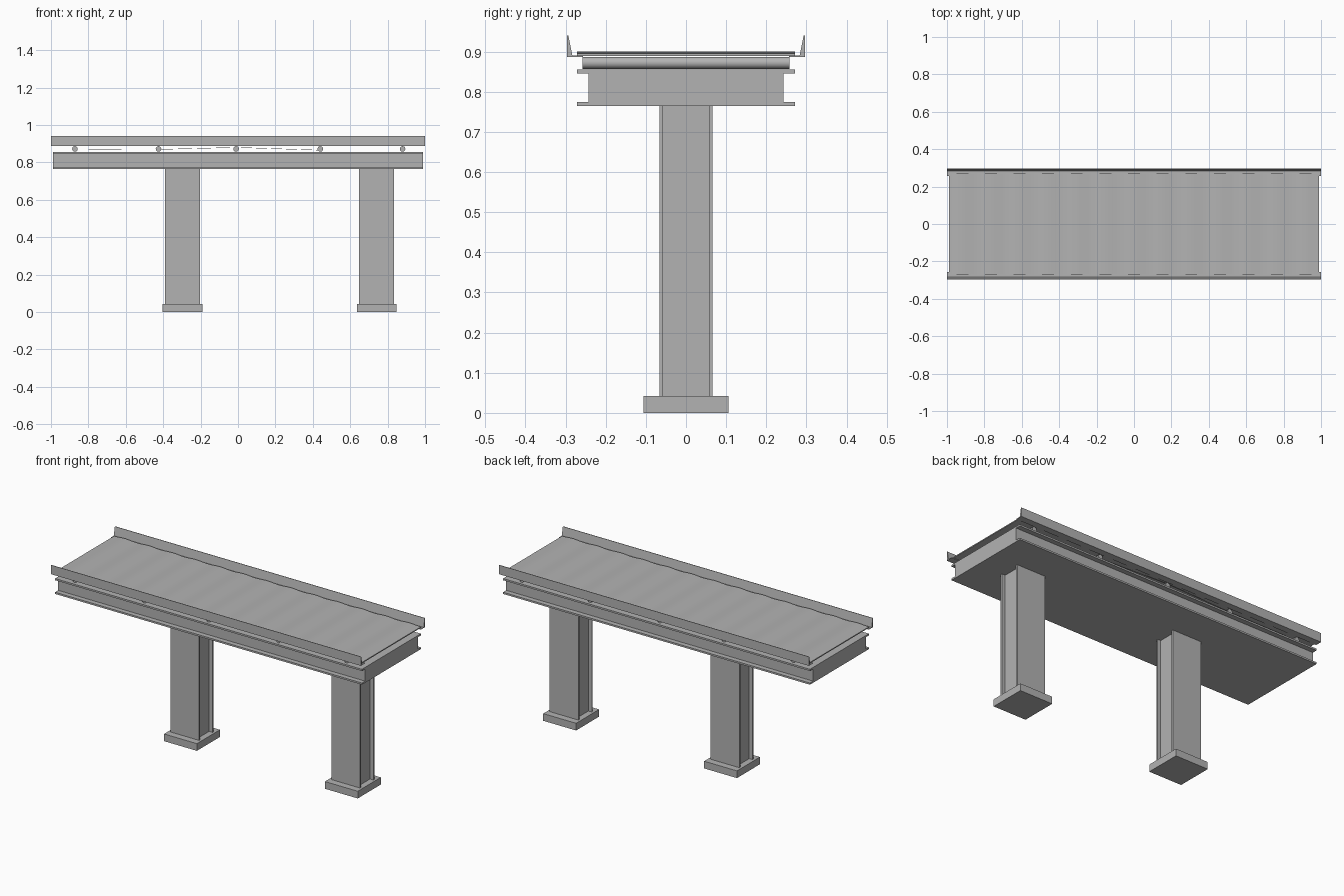
import bpy, bmesh, math
from mathutils import Vector

if "Cube" in bpy.data.objects:
    bpy.data.objects.remove(bpy.data.objects["Cube"], do_unlink=True)

grey = bpy.data.materials.new("grey_steel")
grey.use_nodes = True
COLOR = (0.45, 0.45, 0.45, 1)
grey.diffuse_color = COLOR
grey.node_tree.nodes["Principled BSDF"].inputs["Base Color"].default_value = COLOR


def prism(name, points, offset, smooth=False):
    """Extrude a closed 3D outline along the offset vector."""
    bm = bmesh.new()
    face = bm.faces.new([bm.verts.new(p) for p in points])
    new = bmesh.ops.extrude_face_region(bm, geom=[face])["geom"]
    verts = [v for v in new if isinstance(v, bmesh.types.BMVert)]
    bmesh.ops.translate(bm, verts=verts, vec=Vector(offset))
    bmesh.ops.recalc_face_normals(bm, faces=bm.faces)
    mesh = bpy.data.meshes.new(name)
    bm.to_mesh(mesh)
    bm.free()
    mesh.materials.append(grey)
    obj = bpy.data.objects.new(name, mesh)
    bpy.context.collection.objects.link(obj)
    if smooth:
        bpy.ops.object.select_all(action="DESELECT")
        obj.select_set(True)
        bpy.context.view_layer.objects.active = obj
        bpy.ops.object.shade_smooth_by_angle(angle=math.radians(35))
    return obj


def along_x(name, profile, x0, x1):
    return prism(name, [(x0, y, z) for y, z in profile], (x1 - x0, 0, 0))


def along_y(name, profile, half, smooth=False):
    return prism(name, [(x, -half, z) for x, z in profile], (0, 2 * half, 0), smooth)


def i_section(a, b, web, t):
    """I outline: half width a, half height b, half web width, flange thickness."""
    right = [(a, -b), (a, t - b), (web, t - b), (web, b - t), (a, b - t), (a, b)]
    return right + [(-u, v) for u, v in reversed(right)]


# Long main beam with top and bottom flanges
along_x("main_beam", [(y, z + 0.81) for y, z in i_section(0.272, 0.045, 0.243, 0.01)],
        -0.99, 0.99)

# Two legs standing on square foot plates
for label, cx in (("right", -0.297), ("left", 0.741)):
    section = i_section(0.093, 0.066, 0.071, 0.009)
    prism(f"{label}_leg", [(cx + x, y, 0.04) for x, y in section], (0, 0, 0.726))
    h = 0.106
    along_y(f"{label}_foot", [(cx - h, 0), (cx + h, 0), (cx + h, 0.042), (cx - h, 0.042)], h)

# Cross rollers
for i, cx in enumerate((-0.872, -0.425, -0.01, 0.44, 0.88)):
    ring = [(cx + 0.015 * math.cos(a), 0.872 + 0.015 * math.sin(a))
            for a in (k * math.tau / 12 for k in range(12))]
    along_y(f"roller_{i + 1}", ring, 0.258, True)

# Thin return sheet between the rollers
path = [(-0.8, 0.869), (-0.43, 0.87), (-0.01, 0.881), (0.44, 0.866)]
along_y("return_sheet", path + [(x, z - 0.002) for x, z in reversed(path)], 0.257)

# Gently rippled belt
steps = 104
xs = [-0.99 + 1.98 * i / steps for i in range(steps + 1)]
top = [(x, 0.8975 + 0.0022 * math.cos(x * math.tau / 0.153)) for x in xs]
along_y("belt", top + [(x, z - 0.006) for x, z in reversed(top)], 0.271, True)

# Side rails with a thin lip under the belt
rail = [(0.257, 0.887), (0.296, 0.887), (0.296, 0.94), (0.293, 0.94),
        (0.283, 0.89), (0.257, 0.89)]
for label, side in (("front", -1), ("back", 1)):
    along_x(f"{label}_rail", [(side * y, z) for y, z in rail], -1, 1)
